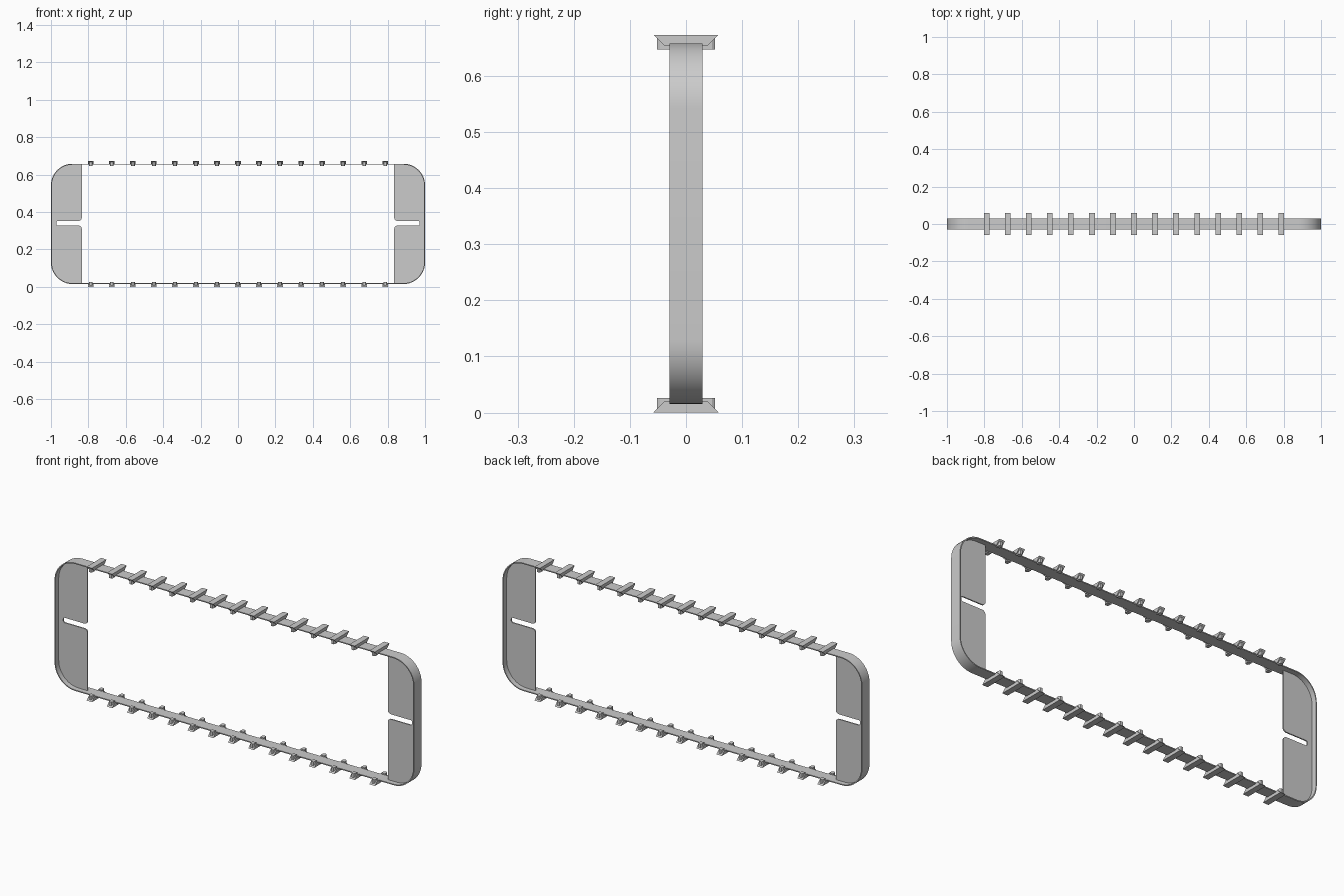
import bpy, bmesh, math

if "Cube" in bpy.data.objects:
    bpy.data.objects.remove(bpy.data.objects["Cube"])

X, Z0, Z1 = 1.0, 0.015, 0.658      # frame outline
ZM = (Z0 + Z1) / 2
R, T, HY = 0.115, 0.005, 0.029     # corner radius, wall, half depth


def arc(cx, cz, r, a0, a1, n=12):
    return [(cx + r * math.cos(math.radians(a0 + (a1 - a0) * i / n)),
             cz + r * math.sin(math.radians(a0 + (a1 - a0) * i / n))) for i in range(n + 1)]


def finish(name, bm, smooth=True):
    bmesh.ops.recalc_face_normals(bm, faces=bm.faces)
    me = bpy.data.meshes.new(name)
    bm.to_mesh(me)
    bm.free()
    ob = bpy.data.objects.new(name, me)
    bpy.context.collection.objects.link(ob)
    if smooth:
        bpy.ops.object.select_all(action='DESELECT')
        ob.select_set(True)
        bpy.context.view_layer.objects.active = ob
        bpy.ops.object.shade_smooth_by_angle(angle=math.radians(30))
    return ob


def extrude(bm, pts, vec):
    """Closed prism from 3D outline points."""
    f = bm.faces.new([bm.verts.new(p) for p in pts])
    g = bmesh.ops.extrude_face_region(bm, geom=[f])
    bmesh.ops.translate(bm, vec=vec, verts=[v for v in g['geom'] if isinstance(v, bmesh.types.BMVert)])


def outline(off):
    r, cx = R - off, X - R
    return (arc(cx, Z1 - R, r, 90, 0) + arc(cx, Z0 + R, r, 0, -90) +
            arc(-cx, Z0 + R, r, 270, 180) + arc(-cx, Z1 - R, r, 180, 90))


# Thin rounded band
bm = bmesh.new()
loops = [[bm.verts.new((x, y, z)) for x, z in outline(o)]
         for o, y in ((0, -HY), (0, HY), (T, HY), (T, -HY))]
n = len(loops[0])
for k in range(4):
    a, b = loops[k], loops[(k + 1) % 4]
    for i in range(n):
        j = (i + 1) % n
        bm.faces.new((a[i], a[j], b[j], b[i]))
finish("band", bm)

# Slotted end plates
XI, SZ, SH, SR = 0.835, 0.34, 0.0125, 0.018
for s, name in ((1, "right_end_plate"), (-1, "left_end_plate")):
    o = T / 2
    pts = [(XI, Z1 - o)] + arc(X - R, Z1 - R, R - o, 90, 0) + arc(X - R, Z0 + R, R - o, 0, -90)
    pts += [(XI, Z0 + o)]
    pts += arc(XI + SR, SZ - SH - SR, SR, 180, 90, 6)
    pts += arc(0.97 - 0.008, SZ - SH + 0.008, 0.008, -90, 0, 4)
    pts += arc(0.97 - 0.008, SZ + SH - 0.008, 0.008, 0, 90, 4)
    pts += arc(XI + SR, SZ + SH + SR, SR, 270, 180, 6)
    bm = bmesh.new()
    extrude(bm, [(s * x, -0.003, z) for x, z in pts], (0, 0.006, 0))
    finish(name, bm)

# Cross clips: flared bar over the band with a narrower lug at each end
W, LW = 0.015, 0.010
half = [(0.058, 0.673), (0.038, 0.653), (0.028, 0.653)]
bar = half + [(-y, z) for y, z in reversed(half)]
for up, row in ((True, "upper"), (False, "lower")):
    fz = (lambda z: z) if up else (lambda z: 0.673 - z)
    for i in range(15):
        x = (i - 7) * 0.1124
        bm = bmesh.new()
        extrude(bm, [(x - W, y, fz(z)) for y, z in bar], (2 * W, 0, 0))
        for s in (1, -1):
            lug = [(x - LW, 0.029), (x + LW, 0.029), (x + LW, 0.046),
                   (x + LW * 0.6, 0.052), (x - LW * 0.6, 0.052), (x - LW, 0.046)]
            extrude(bm, [(px, s * py, fz(0.647)) for px, py in lug],
                    (0, 0, fz(0.668) - fz(0.647)))
        finish(f"{row}_clip_{i + 1}", bm, False)
